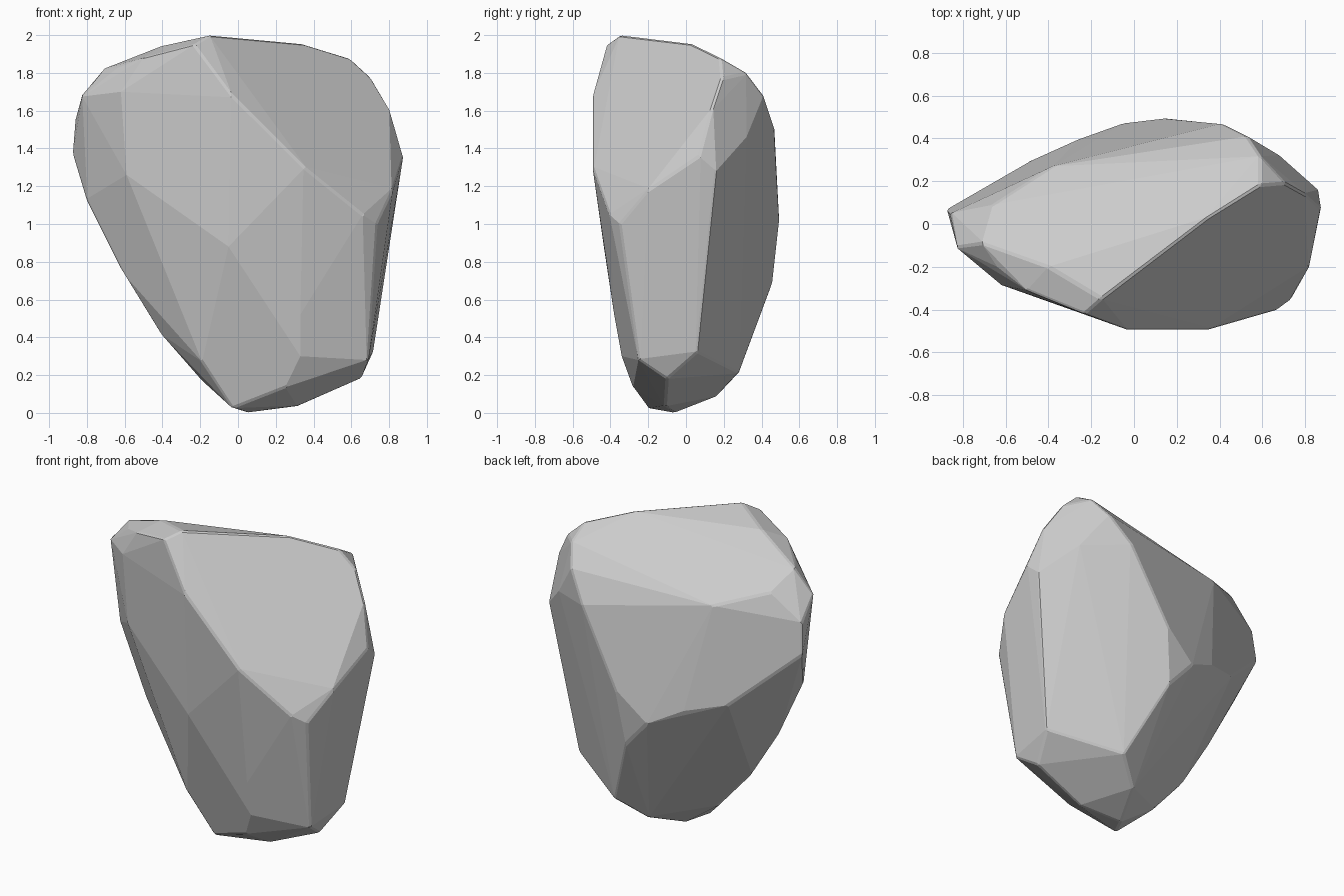
import bpy, bmesh
from math import radians

# Corner points of the boulder, grouped by region
crown = [(-.15, -.35, 2), (-.23, -.42, 1.95), (-.5, -.31, 1.88), (-.4, -.2, 1.945),
         (.35, .03, 1.955), (.59, .18, 1.88), (.59, .32, 1.8), (-.71, -.09, 1.825),
         (-.64, -.2, 1.825)]
front = [(-.03, -.495, 1.68), (.35, -.495, 1.3), (.66, -.405, 1.05),
         (-.62, -.285, 1.7), (-.59, -.275, 1.26), (-.05, -.435, .88), (.33, -.38, .52),
         (.33, -.34, .3), (-.19, -.24, .27)]
left = [(-.83, -.11, 1.68), (-.86, .05, 1.56), (-.875, .07, 1.37), (-.8, -.05, 1.12),
        (-.61, -.08, .74), (-.42, -.07, .43), (-.66, .09, 1.72)]
right = [(.71, .19, 1.77), (.8, .14, 1.62), (.875, .07, 1.36), (.86, .16, 1.28),
         (.82, -.2, 1.18), (.735, -.35, 1.0), (.68, .32, 1.46), (.715, .06, .32),
         (.69, -.25, .28)]
back = [(-.38, .27, 1.63), (-.5, .287, 1.03), (-.26, .395, .97), (-.05, .47, .86),
        (.16, .495, 1.04), (.41, .47, 1.5), (.53, .41, 1.68), (.11, .455, .68)]
base = [(.31, .28, .21), (-.2, -.05, .18), (.65, -.1, .18), (.32, -.11, .035),
        (.05, -.06, 0), (-.03, -.2, .025), (.25, -.28, .135), (.15, .17, .09)]

# Wrap the corners in one convex faceted skin
bm = bmesh.new()
for co in crown + front + left + right + back + base:
    bm.verts.new(co)
hull = bmesh.ops.convex_hull(bm, input=bm.verts[:])
loose = {g for g in hull["geom_interior"] + hull["geom_unused"]
         if isinstance(g, bmesh.types.BMVert)}
bmesh.ops.delete(bm, geom=list(loose), context='VERTS')

# Merge nearly coplanar triangles into broad flat facets
bmesh.ops.dissolve_limit(bm, angle_limit=radians(3), verts=bm.verts[:], edges=bm.edges[:])
bmesh.ops.recalc_face_normals(bm, faces=bm.faces[:])

mesh = bpy.data.meshes.new("boulder")
bm.to_mesh(mesh)
bm.free()
boulder = bpy.data.objects.new("boulder", mesh)
bpy.context.collection.objects.link(boulder)

# Narrow worn edges
worn = boulder.modifiers.new("worn_edges", 'BEVEL')
worn.width = .01
worn.segments = 1
worn.limit_method = 'ANGLE'
worn.angle_limit = radians(28)
